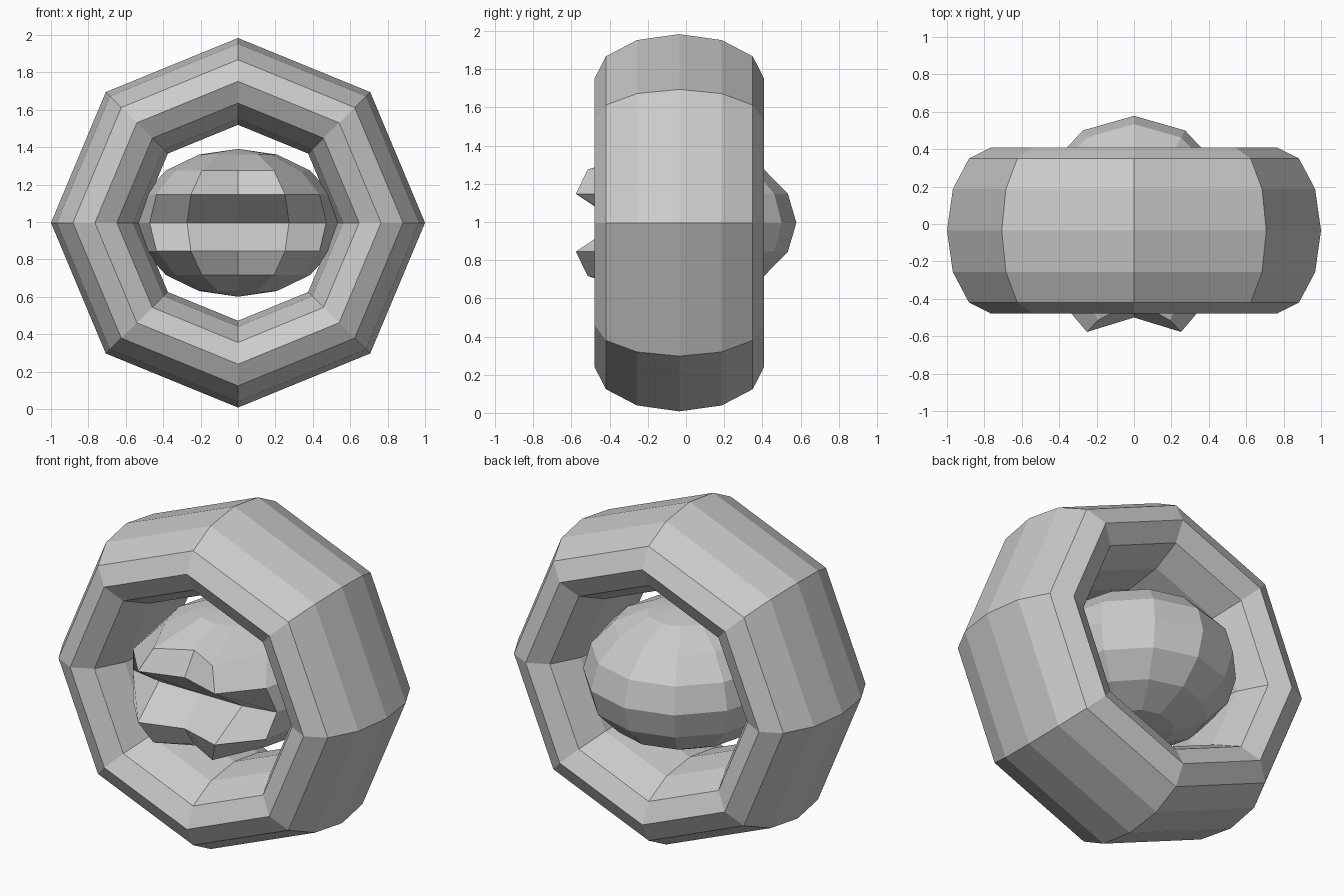
import bpy, math

if "Cube" in bpy.data.objects:
    bpy.data.objects.remove(bpy.data.objects["Cube"])

CENTRE_Z = 0.996

# Octagonal outer ring: 12-sided cross-section, widened along y
bpy.ops.mesh.primitive_torus_add(major_segments=8, minor_segments=12,
                                 major_radius=0.765, minor_radius=0.235,
                                 location=(0, -0.035, CENTRE_Z),
                                 rotation=(math.pi / 2, 0, 0))
ring = bpy.context.object
ring.name = "outer_ring"
ring.scale = (1, 0.988, 0.444 / 0.235)

# Inner ball: faceted ellipsoid
RX, RY, RZ = 0.545, 0.578, 0.395
bpy.ops.mesh.primitive_uv_sphere_add(segments=12, ring_count=8, radius=1)
ball = bpy.context.object
ball.name = "mouthed_ball"
ball.location = (0, 0, CENTRE_Z)

# Open mouth: new depth of front points, keyed by
# (degrees away from the front, degrees of latitude), mirrored left/right and up/down
mouth = {
    (0, 0): -0.35, (30, 0): -0.35, (60, 0): -0.31,       # inside of the mouth
    (0, 22): -0.50, (30, 22): -0.577, (60, 22): -0.36,   # lip tips
    (30, 45): -0.515,                                    # lip backs
}
for v in ball.data.vertices:
    x, y, z = v.co
    around = round(math.degrees(math.atan2(abs(x), -y)))
    lat = int(math.degrees(math.asin(max(-1, min(1, abs(z))))) + 0.1)
    v.co = (x * RX, mouth.get((around, lat), y * RY), z * RZ)

for ob in (ring, ball):
    for p in ob.data.polygons:
        p.use_smooth = False
